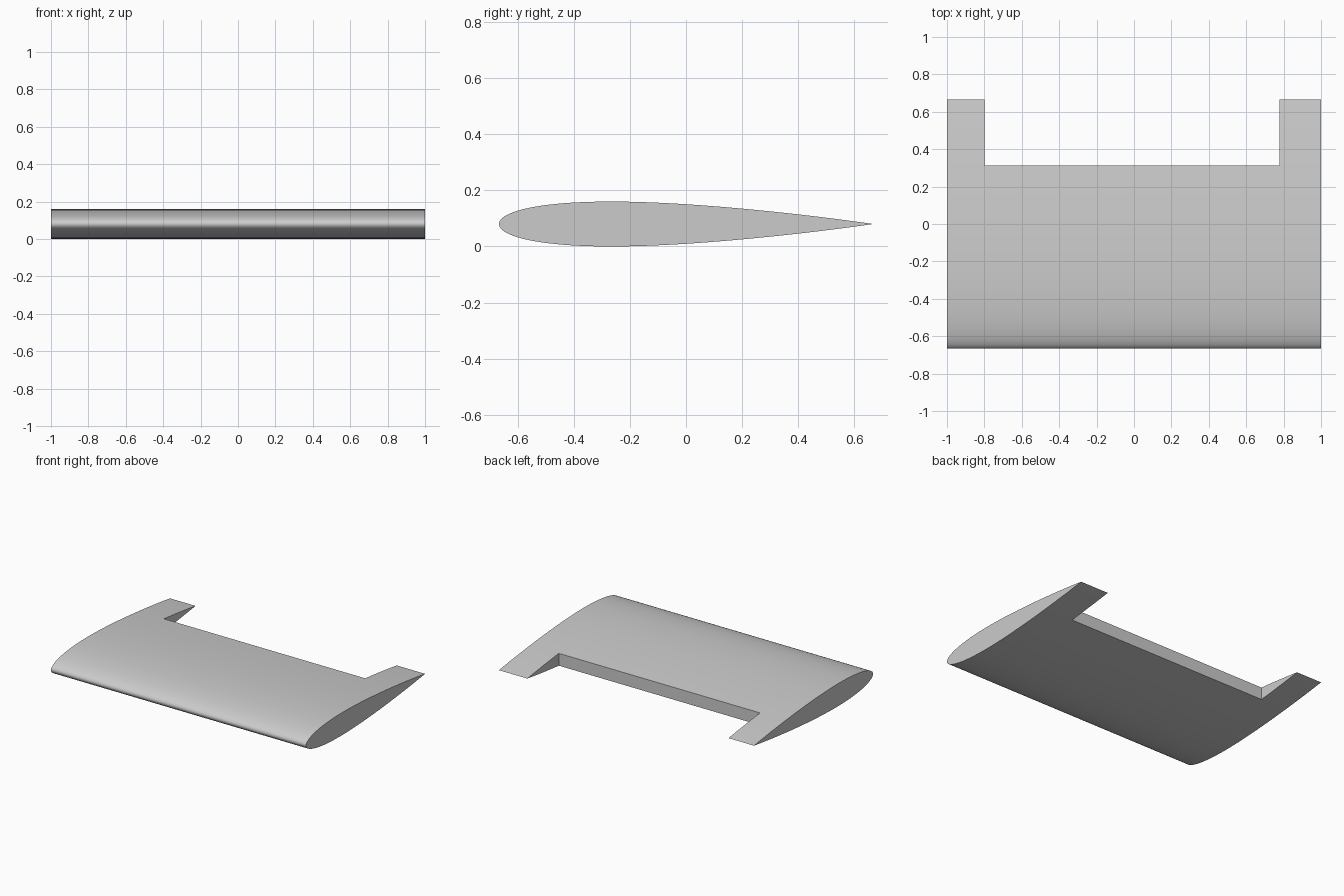
import bpy
import bmesh
import math

cube = bpy.data.objects.get("Cube")
if cube:
    bpy.data.objects.remove(cube, do_unlink=True)

CHORD = 1.333
THICKNESS = 0.12
NOTCH_Y = 0.313
SPAN = [-1, -0.8, 0.778, 1]
STEPS = 48


def half_thickness(t):
    """Symmetric aerofoil with a closed trailing edge."""
    poly = 0.2969 * math.sqrt(t) - 0.126 * t - 0.3516 * t**2 + 0.2843 * t**3 - 0.1036 * t**4
    return max(0, 5 * THICKNESS * CHORD * poly)


# Chord stations, denser at the nose, with one exactly on the notch line
notch_t = NOTCH_Y / CHORD + 0.5
stations = [(1 - math.cos(math.pi * i / STEPS)) / 2 for i in range(STEPS + 1)]
nearest = min(range(STEPS), key=lambda i: abs(stations[i] - notch_t))
stations[nearest] = notch_t

# Upper and lower skin points; they meet at the nose and the trailing edge
bm = bmesh.new()
upper, lower = [], []
mid_z = THICKNESS * CHORD / 2
for x in SPAN:
    up, low = [], []
    for i, t in enumerate(stations):
        y = (t - 0.5) * CHORD
        h = half_thickness(t)
        up.append(bm.verts.new((x, y, mid_z + h)))
        closed = i in (0, STEPS)
        low.append(up[-1] if closed else bm.verts.new((x, y, mid_z - h)))
    upper.append(up)
    lower.append(low)

# Skins, leaving the centre span open behind the notch line
for s in range(3):
    last = nearest if s == 1 else STEPS
    for i in range(last):
        for skin in (upper, lower):
            a, b = skin[s], skin[s + 1]
            bm.faces.new((a[i], b[i], b[i + 1], a[i + 1]))

# Flat tip ends and inner notch sides
for s, first in ((0, 0), (1, nearest), (2, nearest), (3, 0)):
    bm.faces.new(upper[s][first:] + lower[s][first:-1][::-1][:len(stations) - first - (2 if first == 0 else 1)])

# Notch rear wall
bm.faces.new((upper[1][nearest], upper[2][nearest], lower[2][nearest], lower[1][nearest]))

bmesh.ops.delete(bm, geom=[v for v in bm.verts if not v.link_faces], context="VERTS")
bmesh.ops.recalc_face_normals(bm, faces=bm.faces)
mesh = bpy.data.meshes.new("wing_section")
bm.to_mesh(mesh)
bm.free()

wing = bpy.data.objects.new("wing_section", mesh)
bpy.context.collection.objects.link(wing)

# Plain grey finish
grey = bpy.data.materials.new("light_grey")
grey.use_nodes = True
colour = (0.6, 0.6, 0.6, 1)
grey.diffuse_color = colour
grey.node_tree.nodes["Principled BSDF"].inputs["Base Color"].default_value = colour
mesh.materials.append(grey)

bpy.context.view_layer.objects.active = wing
wing.select_set(True)
bpy.ops.object.shade_smooth_by_angle(angle=math.radians(30))
